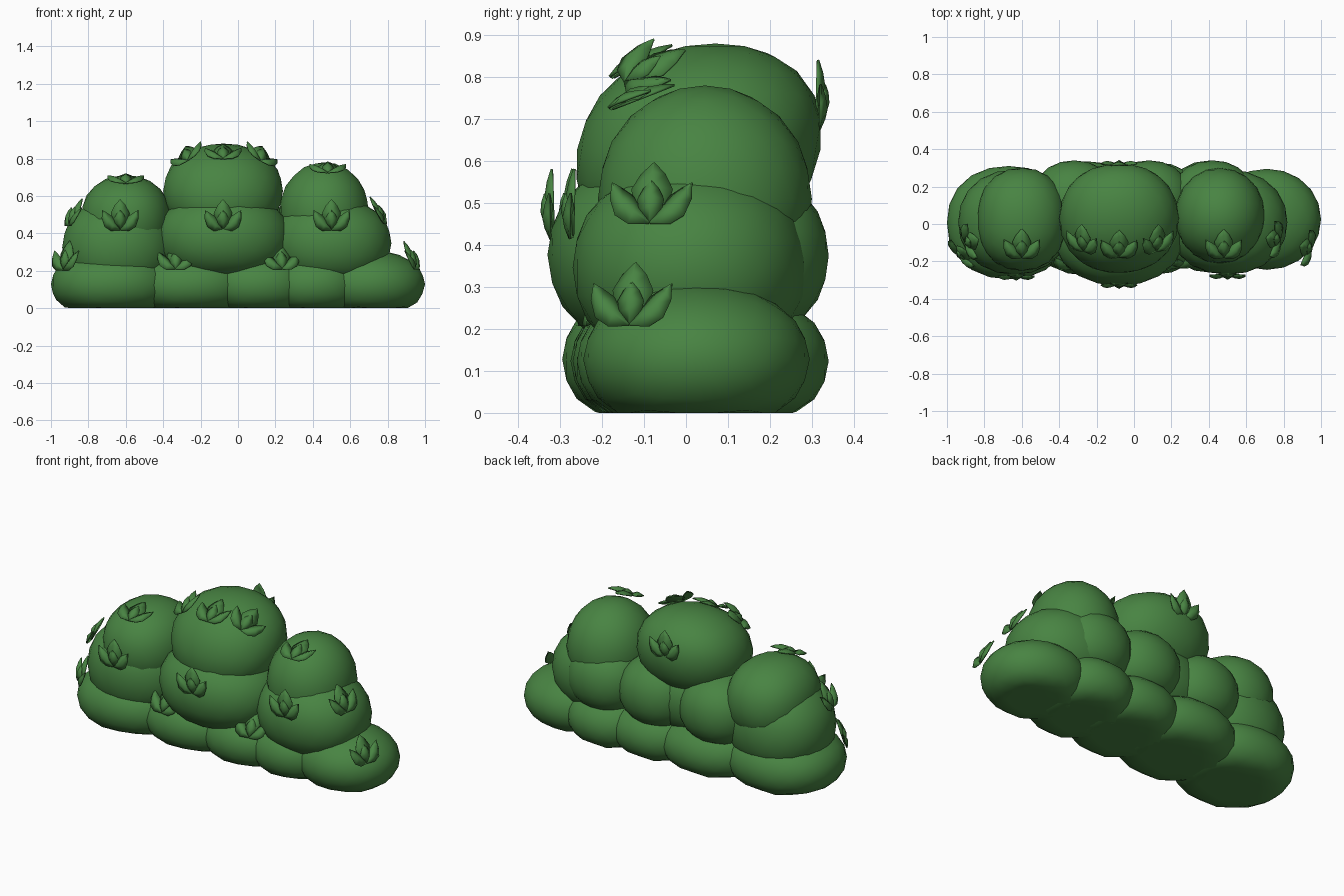
import bpy, bmesh, math
from mathutils import Vector, Matrix

if "Cube" in bpy.data.objects:
    bpy.data.objects.remove(bpy.data.objects["Cube"])

green = bpy.data.materials.new("leaf_green")
green.use_nodes = True
green.diffuse_color = (0.065, 0.23, 0.055, 1)
green.node_tree.nodes["Principled BSDF"].inputs["Base Color"].default_value = green.diffuse_color


def finish(name, bm):
    mesh = bpy.data.meshes.new(name)
    bm.to_mesh(mesh)
    bm.free()
    mesh.materials.append(green)
    for p in mesh.polygons:
        p.use_smooth = True
    ob = bpy.data.objects.new(name, mesh)
    bpy.context.collection.objects.link(ob)
    return ob


# Foliage mound: boxy low-poly ball, cut flat underneath, top may lean back
def mound(name, x0, x1, y0, y1, z0, z1, power=2.15, cut=0.85, lean=0.0):
    bm = bmesh.new()
    bmesh.ops.create_icosphere(bm, subdivisions=3, radius=1)
    for v in bm.verts:
        n = sum(abs(c) ** power for c in v.co) ** (1 / power)
        v.co /= n
        v.co.z = max(v.co.z, -cut)
        v.co = Vector(((x0 + x1) / 2 + v.co.x * (x1 - x0) / 2,
                       (y0 + y1) / 2 + v.co.y * (y1 - y0) / 2 + lean * v.co.z,
                       z0 + (v.co.z + cut) / (1 + cut) * (z1 - z0)))
    return finish(name, bm)


# Bottom row
mound("base_mound_right_end", -1.0, -0.34, -0.295, 0.31, 0, 0.31, 2.2, 0.7)
mound("base_mound_right", -0.58, 0.08, -0.275, 0.335, 0, 0.30, 2.2, 0.7)
mound("base_mound_middle", -0.18, 0.40, -0.27, 0.33, 0, 0.30, 2.2, 0.7)
mound("base_mound_left", 0.14, 0.68, -0.26, 0.34, 0, 0.30, 2.2, 0.7)
mound("base_mound_left_end", 0.42, 1.0, -0.245, 0.295, 0, 0.31, 2.05, 0.7)
# Middle row
mound("middle_mound_right", -0.94, -0.34, -0.27, 0.29, 0.10, 0.59)
mound("middle_mound_centre", -0.44, 0.28, -0.33, 0.28, 0.17, 0.62)
mound("middle_mound_left", 0.18, 0.82, -0.27, 0.29, 0.14, 0.59)
for i, x in enumerate((-0.32, 0.08, 0.42)):
    mound(f"back_mound_{i + 1}", x - 0.23, x + 0.23, -0.1, 0.34, 0.2, 0.58)
# Top row
mound("top_mound_right", -0.84, -0.36, -0.25, 0.30, 0.28, 0.71, 2.2)
mound("top_mound_centre", -0.40, 0.24, -0.26, 0.32, 0.41, 0.88, lean=0.04)
mound("top_mound_left", 0.22, 0.70, -0.21, 0.30, 0.28, 0.78, 2.05)


# One pointed leaf: folded blade curling up from the sprig's foot
def leaf(bm, angle, length, width, lift):
    rows = []
    for t, w in ((0, 0.15), (0.3, 0.85), (0.55, 1), (0.8, 0.6), (1, 0.02)):
        row = []
        for side in (-1, 0, 1):
            a = angle * (1.35 - 0.55 * t)
            s, u = math.sin(a) * length * t, math.cos(a) * length * t
            dx, du = math.cos(a) * side * w * width / 2, -math.sin(a) * side * w * width / 2
            n = lift * t + 0.018 * w * (1 - abs(side))
            row.append(bm.verts.new((s + dx, u + du - 0.08, n)))
        rows.append(row)
    for a, b in zip(rows, rows[1:]):
        for k in (0, 1):
            bm.faces.new((a[k], a[k + 1], b[k + 1], b[k]))


# Sprig: upright leaf, a shorter one in front and two spreading leaves
def sprig(name, pos, normal, up):
    bm = bmesh.new()
    leaf(bm, 0, 0.16, 0.10, 0.02)
    leaf(bm, 0, 0.10, 0.065, 0.03)
    for side in (-1, 1):
        leaf(bm, side * 0.95, 0.14, 0.07, 0.02)
    n = Vector(normal).normalized()
    s = Vector(up).cross(n).normalized()
    u = n.cross(s)
    rot = Matrix((s, u, n)).transposed().to_4x4()
    bm.transform(Matrix.Translation(pos) @ rot)
    ob = finish(name, bm)
    thick = ob.modifiers.new("thickness", 'SOLIDIFY')
    thick.thickness = 0.006


UP, BACK = (0, 0, 1), (0, 1, 0)
sprigs = [
    ("front_sprig_right", (-0.63, -0.265, 0.50), (0, -1, 0.15), UP),
    ("front_sprig_centre", (-0.08, -0.31, 0.50), (0, -1, 0.1), UP),
    ("front_sprig_left", (0.50, -0.26, 0.50), (0, -1, 0.15), UP),
    ("low_sprig_right", (-0.33, -0.19, 0.27), (-0.1, -1, 0.9), UP),
    ("low_sprig_left", (0.23, -0.18, 0.27), (0.1, -1, 0.9), UP),
    ("side_sprig_right", (-0.86, -0.09, 0.51), (-1, -0.3, 0.7), UP),
    ("side_sprig_left", (0.735, -0.08, 0.52), (1, -0.15, 0.7), UP),
    ("end_sprig_right", (-0.91, -0.15, 0.28), (-1, -0.9, 0.6), UP),
    ("end_sprig_left", (0.91, -0.125, 0.28), (1, -0.25, 0.6), UP),
    ("top_sprig_right", (-0.60, -0.10, 0.685), (0, -0.2, 1), BACK),
    ("top_sprig_left", (0.48, -0.10, 0.745), (0, -0.25, 1), BACK),
    ("crown_sprig_centre", (-0.08, -0.10, 0.83), (0, -0.4, 1), BACK),
    ("crown_sprig_right", (-0.27, -0.07, 0.82), (-0.7, -0.4, 1), (-0.6, 0, 1)),
    ("crown_sprig_left", (0.12, -0.07, 0.82), (0.7, -0.4, 1), (0.6, 0, 1)),
    ("back_sprig", (-0.08, 0.305, 0.76), (0, 1, 0.1), UP),
]
for args in sprigs:
    sprig(*args)
